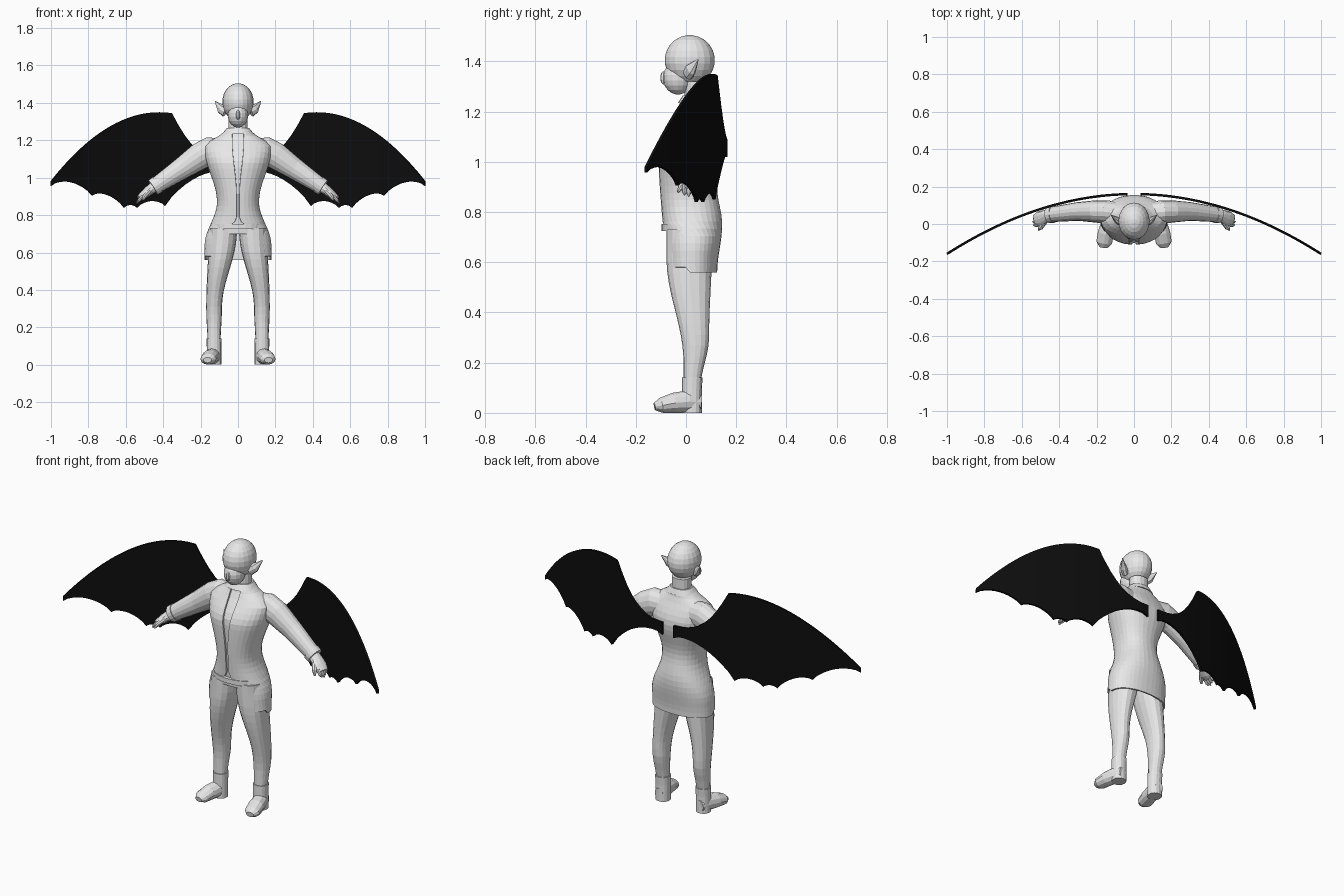
import bpy, bmesh, math
from mathutils import Vector

cube = bpy.data.objects.get("Cube")
if cube:
    bpy.data.objects.remove(cube, do_unlink=True)


def material(name, value):
    mat = bpy.data.materials.new(name)
    mat.use_nodes = True
    color = (value, value, value, 1)
    mat.diffuse_color = color
    bsdf = mat.node_tree.nodes["Principled BSDF"]
    bsdf.inputs["Base Color"].default_value = color
    bsdf.inputs["Roughness"].default_value = 0.8
    return mat


GREY = material("light_grey", 0.8)
BLACK = material("wing_black", 0.004)


def skin_rings(name, rings, mat=GREY, closed=True, thickness=0):
    """Bridge rows of points into one surface; closed rows also get end caps."""
    bm = bmesh.new()
    rows = [[bm.verts.new(point) for point in points] for points in rings]
    count = len(rows[0])
    for low, high in zip(rows, rows[1:]):
        for i in range(count if closed else count - 1):
            j = (i + 1) % count
            bm.faces.new((low[i], low[j], high[j], high[i]))
    if closed:
        bm.faces.new(rows[0])
        bm.faces.new(rows[-1])
    bmesh.ops.recalc_face_normals(bm, faces=bm.faces)
    mesh = bpy.data.meshes.new(name)
    bm.to_mesh(mesh)
    bm.free()
    mesh.materials.append(mat)
    obj = bpy.data.objects.new(name, mesh)
    bpy.context.collection.objects.link(obj)
    if thickness:
        solid = obj.modifiers.new("thickness", "SOLIDIFY")
        solid.thickness = thickness
        solid.offset = 0


def spread(start, end, count):
    return [start + (end - start) * i / (count - 1) for i in range(count)]


def ease(keys, position):
    """Read a smooth curve that levels out at each of its keys."""
    for (start, first), (end, last) in zip(keys, keys[1:]):
        if position <= end:
            t = max(0, (position - start) / (end - start))
            return first + (last - first) * (1 - math.cos(math.pi * t)) / 2
    return keys[-1][1]


def ring(z, half, front, back, centre=0, gap=0, sides=24, power=0.88):
    """Level rounded ring that begins at the front, with an optional front gap."""
    start = math.asin(min(1, gap / half) ** (1 / power))
    points = []
    for i in range(sides):
        a = start + (math.tau - 2 * start) * i / (sides - 1 if gap else sides)
        across = math.copysign(abs(math.sin(a)) ** power, math.sin(a))
        along = math.copysign(abs(math.cos(a)) ** power, math.cos(a))
        points.append((centre + half * across,
                       (front + back) / 2 - (back - front) / 2 * along, z))
    return points


def ellipsoid(name, centre, radii, sides=20):
    x, y, z = centre
    rings = []
    for a in spread(0.1, math.pi - 0.1, sides // 2 + 2):
        depth = radii[1] * math.sin(a)
        rings.append(ring(z - radii[2] * math.cos(a), radii[0] * math.sin(a),
                          y - depth, y + depth, x, sides=sides, power=1))
    skin_rings(name, rings)


def tube(name, path, side, sides=12):
    """Limb along rows of x, y, z, half width, half height; side mirrors it."""
    centres = [Vector((side * x, y, z)) for x, y, z, wide, high in path]
    rings = []
    for i, (x, y, z, wide, high) in enumerate(path):
        heading = centres[min(i + 1, len(path) - 1)] - centres[max(i - 1, 0)]
        across = heading.cross(Vector((0, 0, 1))).normalized()
        up = across.cross(heading).normalized()
        angles = [math.tau * k / sides for k in range(sides)]
        rings.append([centres[i] + across * wide * math.cos(a) + up * high * math.sin(a)
                      for a in angles])
    skin_rings(name, rings)


# Body curves by height; the torso sits just inside the coat
WIDTH = [(.56, .176), (.64, .174), (.87, .108), (1.16, .175), (1.26, .06)]
FRONT = [(.56, -.08), (1.06, -.106), (1.26, -.015)]
BACK = [(.56, .12), (.75, .14), (.9, .12), (1.08, .15), (1.26, .09)]
OPENING = [(.56, .13), (.69, .115), (.78, .007), (.9, .007), (1.2, .03)]


def body_ring(z, inset=0, gap=0, sides=24):
    return ring(z, ease(WIDTH, z) - inset, ease(FRONT, z) + inset,
                ease(BACK, z) - inset, gap=gap, sides=sides)


skin_rings("torso", [body_ring(z, inset=.009) for z in spread(.7, 1.25, 18)])
coat = [body_ring(z, gap=ease(OPENING, z), sides=32) for z in spread(.56, 1.25, 25)]
# The hem steps down behind the side seam
coat[0] = [(x, y, .58 if y < 0 else z) for x, y, z in coat[0]]
skin_rings("coat", coat, closed=False, thickness=.009)
skin_rings("belt", [ring(z, .135, -.098, .11) for z in (.725, .752)])
skin_rings("collar", [ring(1.235, .085, -.032, .105), ring(1.265, .06, -.012, .092)])
skin_rings("neck", [ring(z, .052, -.005, .085, sides=16) for z in (1.22, 1.32)])

# Head
ellipsoid("cranium", (0, .015, 1.405), (.084, .1, .1))
ellipsoid("jaw", (0, -.032, 1.335), (.055, .06, .067), sides=16)
ellipsoid("nose", (0, -.09, 1.335), (.012, .013, .026), sides=8)

# Leg curves by height
LEG_WIDTH = [(.1, .034), (.3, .042), (.7, .074)]
LEG_FRONT = [(.2, -.01), (.62, -.078)]
LEG_BACK = [(.1, .058), (.3, .092), (.7, .105)]
LEG_CENTRE = [(.3, .128), (.72, .08)]


def leg_ring(z, side, grow=0):
    return ring(z, ease(LEG_WIDTH, z) + grow, ease(LEG_FRONT, z) - grow,
                ease(LEG_BACK, z) + grow, side * ease(LEG_CENTRE, z), sides=16)


# Limb paths: centre, half width, half height
FOOT = [(.13, .06, .04, .025, .035), (.135, .01, .045, .04, .045), (.15, -.05, .04, .044, .04),
        (.16, -.1, .03, .042, .03), (.163, -.125, .025, .022, .015)]
ARM = [(.1, .06, 1.14, .06, .07), (.15, .065, 1.14, .062, .078), (.2, .067, 1.118, .06, .072),
       (.3, .067, 1.05, .05, .058), (.45, .05, .95, .04, .042)]
CUFF = [(.43, .052, .963, .046, .048), (.455, .049, .947, .044, .046)]
PALM = [(.44, .05, .957, .028, .03), (.47, .042, .935, .035, .027),
        (.5, .028, .912, .042, .022), (.53, .02, .893, .03, .012)]
THUMB = [(.47, .02, .93, .014, .014), (.5, -.02, .9, .013, .013), (.51, -.032, .88, .005, .005)]
EAR = [(.066, .008, 1.352, .02, .03), (.09, .02, 1.368, .019, .027), (.122, .048, 1.408, .002, .003)]

# Points of the scalloped trailing edge
WING_TIPS = [(.035, 1.02), (.39, .85), (.54, .84), (.61, .84), (.78, .905), (1, .957)]


def wing_top(x):
    """Hollow inner edge rising to the peak, then a long falling arc."""
    inner = 1.09 + .25 * (max(0, x - .04) / .31) ** 2.6
    outer = 1.35 - 1.1 * (x - .42) ** 2
    return min(inner, outer)


def wing_columns(side, steps=10):
    columns = []
    for (start, low), (end, high) in zip(WING_TIPS, WING_TIPS[1:]):
        for t in spread(0, 1, steps + 1)[bool(columns):]:
            x = start + (end - start) * t
            hollow = .2 * (end - start) * max(0, math.sin(math.pi * t)) ** .7
            bottom = low + (high - low) * t + hollow
            sweep = .16 - .32 * x * x
            columns.append([(side * x, sweep, z) for z in spread(bottom, wing_top(x), 5)])
    return columns


for side, label in ((1, "left"), (-1, "right")):
    skin_rings(label + "_leg", [leg_ring(z, side) for z in spread(.1, .73, 16)])
    skin_rings(label + "_boot", [leg_ring(z, side, grow=.005) for z in spread(0, .14, 4)])
    tube(label + "_foot", FOOT, side)
    tube(label + "_arm", ARM, side, sides=16)
    tube(label + "_cuff", CUFF, side, sides=16)
    tube(label + "_palm", PALM, side)
    tube(label + "_thumb", THUMB, side, sides=8)
    for k in range(4):
        reach = .032 - .004 * abs(k - 1)
        finger = [(.51 + reach * t, .017 * k - .006, .904 - 1.3 * reach * t, radius, radius)
                  for t, radius in ((0, .01), (.7, .009), (1, .003))]
        tube(f"{label}_finger_{k + 1}", finger, side, sides=8)
    tube(label + "_ear", EAR, side, sides=8)
    skin_rings(label + "_wing", wing_columns(side), BLACK, closed=False, thickness=.013)
